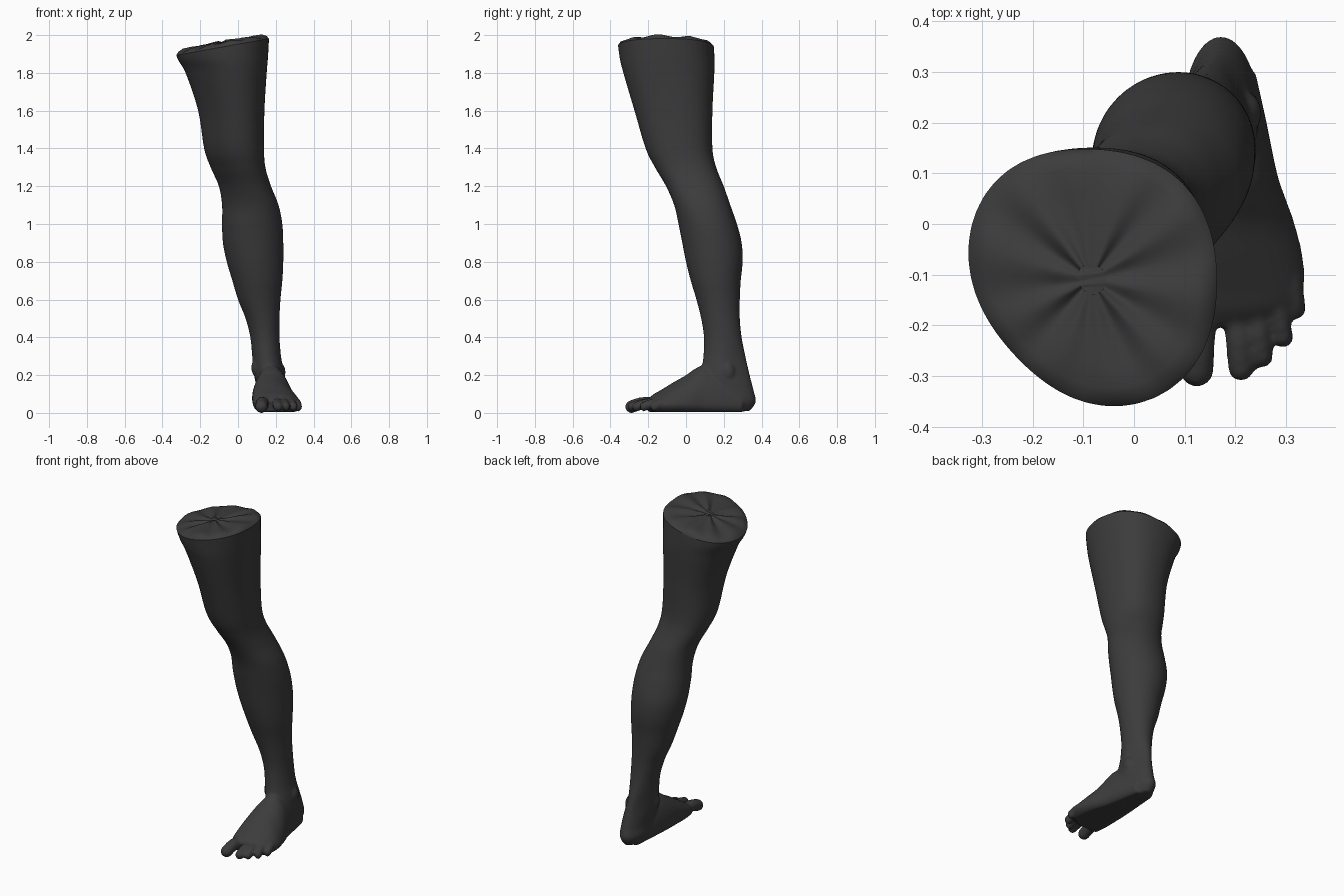
import bpy, bmesh
from math import sin, cos, pi, exp
from mathutils import Vector, Matrix

cube = bpy.data.objects.get("Cube")
if cube:
    bpy.data.objects.remove(cube, do_unlink=True)

SIDES = 48
ANGLES = [2 * pi * i / SIDES for i in range(SIDES)]


def smooth_rows(rows, steps=5):
    """Catmull-Rom interpolation between rows of measurements."""
    out = []
    for i in range(len(rows) - 1):
        a, b, c, d = (rows[max(0, min(len(rows) - 1, i + k))] for k in (-1, 0, 1, 2))
        for s in range(steps):
            t = s / steps
            out.append([0.5 * (2 * q + (r - p) * t + (2 * p - 5 * q + 4 * r - e) * t * t
                               + (3 * q - p - 3 * r + e) * t ** 3)
                        for p, q, r, e in zip(a, b, c, d)])
    out.append(list(rows[-1]))
    return out


def loft(bm, rings):
    """Closed tube through rings of points."""
    loops = [[bm.verts.new(p) for p in ring] for ring in rings]
    for lo, hi in zip(loops, loops[1:]):
        for i in range(SIDES):
            j = (i + 1) % SIDES
            bm.faces.new((lo[i], lo[j], hi[j], hi[i]))
    bm.faces.new(loops[0][::-1])
    bm.faces.new(loops[-1])


def ball(bm, centre, size):
    bmesh.ops.create_uvsphere(bm, u_segments=20, v_segments=12, radius=1,
                              matrix=Matrix.Translation(centre) @ Matrix.Diagonal((*size, 1)))


def leg_ring(z, x0, x1, y0, y1):
    # thigh is flattened on the inner front, heel cord is pinched at the back
    blend = max(0, min(1, (z - 1.0) / 0.3))
    pinch = 0.35 * exp(-((z - 0.25) / 0.12) ** 2)
    ring = []
    for a in ANGLES:
        f = 1 + blend * (0.05 * sin(2 * a) ** 2 - 0.22 * max(0, cos(a - 1.25 * pi)) ** 4)
        x = cos(a) * f * (1 - pinch * max(0, sin(a)))
        ring.append(((x0 + x1) / 2 + x * (x1 - x0) / 2,
                     (y0 + y1) / 2 + sin(a) * f * (y1 - y0) / 2, z))
    return ring


def foot_ring(y, x0, x1, top, skew):
    # flat sole, instep highest toward the inner side
    mid, half, core = (x0 + x1) / 2, (x1 - x0) / 2, min(0.045, top * 0.5)
    ring = []
    for a in ANGLES:
        s = sin(a)
        x = mid + half * (cos(a) - skew * max(0, s))
        z = core + (top - core) * s if s > 0 else core + (core - 0.005) * max(-1, 1.5 * s)
        ring.append((x, y, z))
    return ring


bm = bmesh.new()

# Thigh, knee, calf and ankle: z, x range, y range
LEG = [
    (0.01, 0.125, 0.22, 0.13, 0.34), (0.06, 0.10, 0.243, 0.10, 0.37),
    (0.12, 0.10, 0.245, 0.09, 0.358), (0.2, 0.085, 0.245, 0.08, 0.338),
    (0.3, 0.075, 0.228, 0.092, 0.315), (0.4, 0.065, 0.22, 0.095, 0.295),
    (0.5, 0.04, 0.22, 0.08, 0.285), (0.6, 0.0, 0.225, 0.055, 0.285),
    (0.7, -0.03, 0.235, 0.025, 0.29), (0.8, -0.06, 0.24, 0.0, 0.30),
    (0.9, -0.08, 0.24, -0.02, 0.295), (1.0, -0.085, 0.235, -0.04, 0.27),
    (1.1, -0.087, 0.215, -0.065, 0.235), (1.2, -0.105, 0.175, -0.11, 0.20),
    (1.3, -0.15, 0.145, -0.17, 0.16), (1.4, -0.185, 0.138, -0.22, 0.14),
    (1.6, -0.217, 0.14, -0.28, 0.14), (1.8, -0.285, 0.152, -0.34, 0.15),
    (1.9, -0.338, 0.16, -0.363, 0.15), (2.1, -0.37, 0.17, -0.385, 0.14),
]
loft(bm, [leg_ring(*row) for row in smooth_rows(LEG)])

# Foot: y, x range, instep height, lean of the instep
FOOT = [
    (0.3, 0.11, 0.24, 0.12, 0), (0.2, 0.10, 0.262, 0.2, 0),
    (0.1, 0.09, 0.283, 0.25, 0.1), (0.05, 0.085, 0.30, 0.235, 0.2),
    (0.0, 0.082, 0.318, 0.2, 0.3), (-0.07, 0.08, 0.335, 0.16, 0.3),
    (-0.13, 0.08, 0.335, 0.123, 0.25), (-0.17, 0.085, 0.315, 0.1, 0.2),
    (-0.2, 0.095, 0.255, 0.075, 0.1),
]
loft(bm, [foot_ring(*row) for row in smooth_rows(FOOT)])

# Ankle bones
ball(bm, (0.222, 0.22, 0.215), (0.03, 0.04, 0.05))
ball(bm, (0.1, 0.17, 0.24), (0.03, 0.04, 0.05))

# Toes: base x, base y, tip x, tip y, tip radius
TOES = [
    (0.13, -0.16, 0.124, -0.288, 0.034), (0.2, -0.15, 0.211, -0.285, 0.026),
    (0.236, -0.14, 0.253, -0.262, 0.022), (0.272, -0.11, 0.294, -0.224, 0.021),
    (0.307, -0.07, 0.32, -0.168, 0.02),
]
for bx, by, tx, ty, r in TOES:
    for k in range(13):
        t = k / 12
        arch = 0.012 * sin(pi * t)
        ball(bm, (bx + (tx - bx) * t, by + (ty - by) * t, 0.045 - 0.012 * t + arch),
             (r, r, max(r, 0.026)))

bmesh.ops.recalc_face_normals(bm, faces=bm.faces)
mesh = bpy.data.meshes.new("leg")
bm.to_mesh(mesh)
bm.free()
leg = bpy.data.objects.new("leg", mesh)
bpy.context.collection.objects.link(leg)

# Fuse all parts into one skin
fuse = leg.modifiers.new("fuse", 'REMESH')
fuse.mode = 'VOXEL'
fuse.voxel_size = 0.008
soften = leg.modifiers.new("soften", 'SMOOTH')
soften.factor = 0.5
soften.iterations = 6
bpy.context.view_layer.update()
skin = bpy.data.meshes.new_from_object(leg.evaluated_get(bpy.context.evaluated_depsgraph_get()))
leg.modifiers.clear()
leg.data = skin

# Slanted cut across the thigh, closed with an uneven cap
bm = bmesh.new()
bm.from_mesh(skin)
cut = bmesh.ops.bisect_plane(bm, geom=bm.verts[:] + bm.edges[:] + bm.faces[:], dist=1e-5,
                             plane_co=(-0.085, 0, 1.937), plane_no=(-0.18, 0, 1),
                             clear_outer=True)
rim = [e for e in cut["geom_cut"] if isinstance(e, bmesh.types.BMEdge)]
centre = Vector((-0.085, -0.11, 1.937))
for ratio, lift in ((0.95, 0.014), (0.9, 0.008), (0.8, 0.002), (0.7, 0), (0.6, 0), (0.4, 0)):
    new = bmesh.ops.extrude_edge_only(bm, edges=rim)["geom"]
    rim = [e for e in new if isinstance(e, bmesh.types.BMEdge)]
    for v in [v for v in new if isinstance(v, bmesh.types.BMVert)]:
        v.co.x = centre.x + (v.co.x - centre.x) * ratio
        v.co.y = centre.y + (v.co.y - centre.y) * ratio
        slope = 0.18 * (ratio - 1) / ratio * (v.co.x - centre.x)
        v.co.z += slope + lift + 0.004 * sin(37 * v.co.x + 3) * sin(31 * v.co.y)
    rim = [e for e in rim if len(e.link_faces) == 1]
bmesh.ops.edgeloop_fill(bm, edges=rim)
bmesh.ops.recalc_face_normals(bm, faces=bm.faces)
low = min(v.co.z for v in bm.verts)
bmesh.ops.translate(bm, verts=bm.verts, vec=(0, 0, -low))
bm.to_mesh(skin)
bm.free()

# Single dark grey colour
grey = bpy.data.materials.new("dark_grey")
grey.use_nodes = True
colour = (0.045, 0.045, 0.045, 1)
grey.diffuse_color = colour
grey.node_tree.nodes["Principled BSDF"].inputs["Base Color"].default_value = colour
skin.materials.clear()
skin.materials.append(grey)

bpy.ops.object.select_all(action='DESELECT')
leg.select_set(True)
bpy.context.view_layer.objects.active = leg
bpy.ops.object.shade_smooth_by_angle(angle=0.7)
